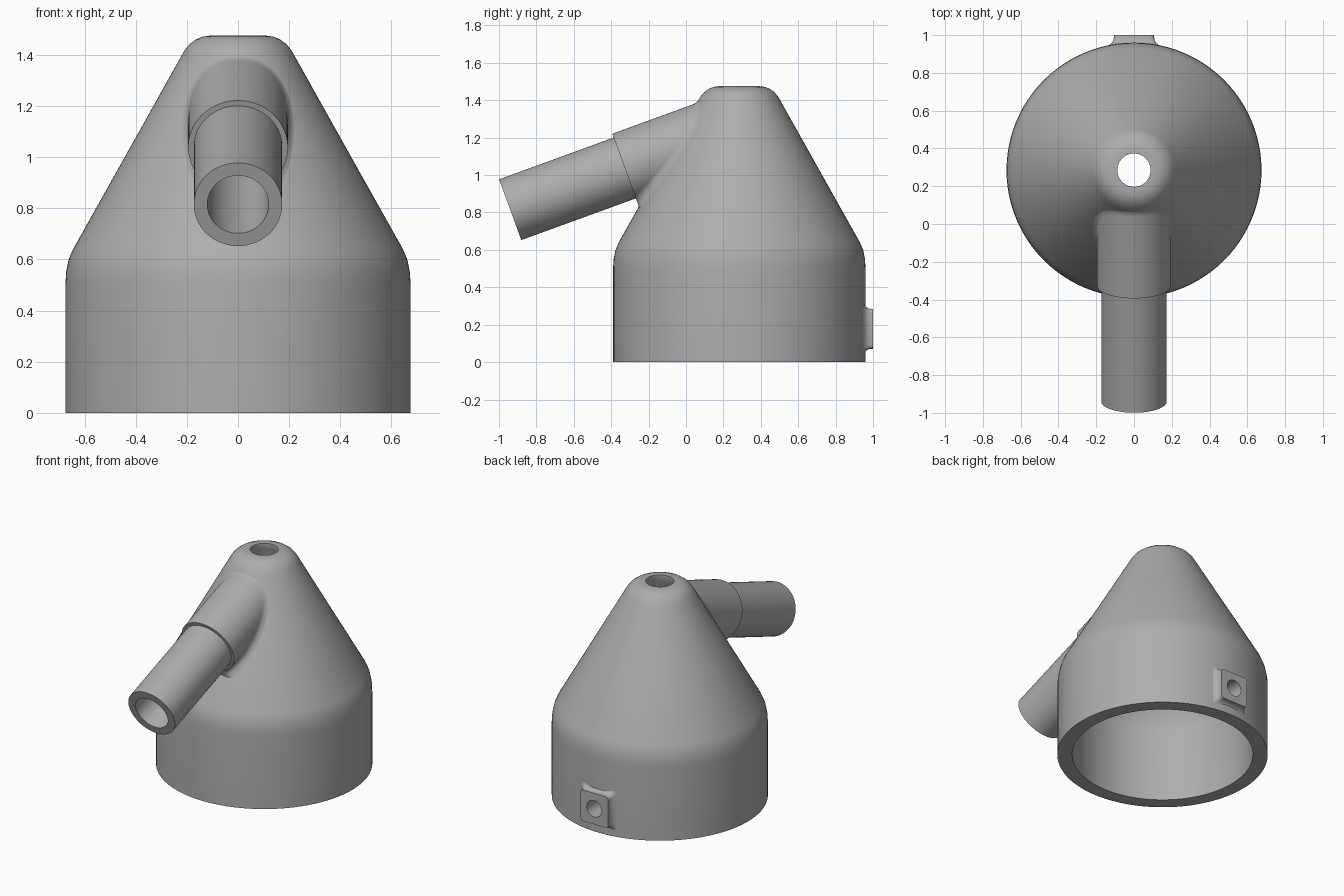
import bpy, bmesh, math
from mathutils import Vector

if "Cube" in bpy.data.objects:
    bpy.data.objects.remove(bpy.data.objects["Cube"])

grey = bpy.data.materials.new("plain_grey")
grey.use_nodes = True
COLOR = (0.42, 0.42, 0.42, 1)
grey.diffuse_color = COLOR
grey.node_tree.nodes["Principled BSDF"].inputs["Base Color"].default_value = COLOR

AXIS_Y = 0.285                                   # body axis
BODY_R = 0.675
SLOPE = 0.561
TILT = math.radians(20)                          # spout tilt
D = Vector((0, math.cos(TILT), math.sin(TILT)))  # spout direction, inward
U = Vector((0, -math.sin(TILT), math.cos(TILT)))
X = Vector((1, 0, 0))
MOUTH = Vector((0, -0.94, 0.815))                # centre of the spout mouth


def loft(name, rings):
    """Solid skinned over equal-length rings and capped at both ends."""
    bm = bmesh.new()
    rows = [[bm.verts.new(p) for p in ring] for ring in rings]
    n = len(rows[0])
    for a, b in zip(rows, rows[1:]):
        for i in range(n):
            j = (i + 1) % n
            bm.faces.new((a[i], a[j], b[j], b[i]))
    bm.faces.new(rows[0])
    bm.faces.new(rows[-1])
    bmesh.ops.remove_doubles(bm, verts=bm.verts, dist=1e-5)
    bmesh.ops.recalc_face_normals(bm, faces=bm.faces)
    mesh = bpy.data.meshes.new(name)
    bm.to_mesh(mesh)
    bm.free()
    mesh.materials.append(grey)
    obj = bpy.data.objects.new(name, mesh)
    bpy.context.collection.objects.link(obj)
    return obj


def circle(center, u, v, r, n):
    return [center + r * (math.cos(a) * u + math.sin(a) * v)
            for a in (2 * math.pi * i / n for i in range(n))]


def turned(name, profile, n=96):
    """Solid turned about the body axis from (radius, height) pairs."""
    return loft(name, [circle(Vector((0, AXIS_Y, z)), X, Vector((0, 1, 0)), r, n)
                       for r, z in profile])


def rod(name, r, t0, t1, n=64):
    """Cylinder along the spout axis."""
    return loft(name, [circle(MOUTH + D * t, X, U, r, n) for t in (t0, t1)])


def cavity(grow):
    profile = [(0.58, -0.1), (0.58, 0.53), (0.57, 0.57), (0.54, 0.635),
               (0.088, 1.44), (0.088, 1.6)]
    return turned("cavity_cutter", [(r + grow, z) for r, z in profile])


def cut(obj, cutter):
    """Subtract the cutter and discard it."""
    cutter.hide_render = True
    mod = obj.modifiers.new("cut", "BOOLEAN")
    mod.operation = "DIFFERENCE"
    mod.solver = "EXACT"
    mod.object = cutter
    bpy.context.view_layer.objects.active = obj
    bpy.ops.object.modifier_apply(modifier=mod.name)
    bpy.data.objects.remove(cutter)


def cone_r(z):
    return 0.645 - SLOPE * (z - 0.64)


def on_cone(p, sink=0.0):
    """Move a point radially onto the cone."""
    out = Vector((p.x, p.y - AXIS_Y, 0)).normalized()
    return Vector((0, AXIS_Y, p.z)) + out * (cone_r(p.z) - sink)


# Hollow body: cylinder, rounded shoulder, cone, rounded top
body = turned("body", [(BODY_R, 0), (BODY_R, 0.5), (0.672, 0.55), (0.662, 0.6),
                       (0.645, 0.64), (0.43, cone_r(0) and 1.023), (0.219, 1.4),
                       (0.207, 1.42), (0.188, 1.443), (0.163, 1.461),
                       (0.138, 1.471), (0.11, 1.475)])
cut(body, cavity(0))
cut(body, rod("bore_cutter", 0.13, 0.2, 1.2))

# Spout sleeve: straight collar that flares into the cone with a fillet
N, STEPS, SLEEVE_R, FACE, FILLET = 96, 8, 0.195, 0.652, 0.068
meet = []
for start in circle(MOUTH, X, U, SLEEVE_R, N):
    lo, hi = 0.3, 1.2
    for _ in range(40):
        mid = (lo + hi) / 2
        p = start + D * mid
        if math.hypot(p.x, p.y - AXIS_Y) > cone_r(p.z):
            lo = mid
        else:
            hi = mid
    meet.append(start + D * lo)

columns = []
for i, p in enumerate(meet):
    along = meet[(i + 1) % N] - meet[i - 1]
    normal = Vector((p.x, p.y - AXIS_Y, 0)).normalized() + Vector((0, 0, SLOPE))
    away = along.cross(normal).normalized()
    t = (p - MOUTH).dot(D)
    if away.dot(p - MOUTH - D * t) < 0:
        away = -away
    reach = min(0.2, FILLET / math.tan((-D).angle(away) / 2))
    a, b = p - D * reach, on_cone(p + away * reach, 0.003)
    column = [p + D * (FACE - t)]
    for k in range(STEPS + 1):
        s = k / STEPS
        q = a * (1 - s) ** 2 + p * 2 * s * (1 - s) + b * s * s
        column.append(q + D * max(0, FACE - (q - MOUTH).dot(D)))
    columns.append(column)
rings = [list(r) for r in zip(*columns)]
rings.append(circle(MOUTH + D * 1.2, X, U, 0.17, N))
sleeve = loft("spout_sleeve", rings)
cut(sleeve, cavity(0.012))
cut(sleeve, rod("sleeve_bore_cutter", 0.13, 0.2, 1.4))

# Spout pipe
pipe = rod("spout_pipe", 0.173, 0, 1.15)
cut(pipe, cavity(0.012))
cut(pipe, rod("pipe_bore_cutter", 0.12, -0.2, 1.4))


# Square boss on the back, with a flared foot and a round hole
BOSS_Z = 0.178


def boss_ring(half, lift, corner=0.022):
    ring = []
    for k in range(20):
        a = math.radians(90 * (k // 5) + 22.5 * (k % 5))
        mid = math.radians(90 * (k // 5) + 45)
        sx, sz = math.copysign(1, math.cos(mid)), math.copysign(1, math.sin(mid))
        x = sx * (half - corner) + corner * math.cos(a)
        z = sz * (half - corner) + corner * math.sin(a)
        skin = AXIS_Y + math.sqrt(BODY_R ** 2 - x * x)
        ring.append(Vector((x, skin + (1 - skin) * lift, BOSS_Z + z)))
    return ring


boss = loft("back_boss", [boss_ring(h, l) for h, l in (
    (0.107, 1), (0.107, 0.7), (0.11, 0.42), (0.117, 0.2), (0.127, 0.06),
    (0.14, -0.06), (0.11, -1))])


def boss_hole():
    return loft("boss_hole_cutter", [circle(Vector((0, y, BOSS_Z)), X, Vector((0, 0, 1)), 0.057, 40)
                                     for y in (0.75, 1.1)])


for part in (body, boss):
    cut(part, boss_hole())

# Smooth shading with crisp rims
for part in (body, sleeve, pipe, boss):
    bpy.ops.object.select_all(action="DESELECT")
    part.select_set(True)
    bpy.context.view_layer.objects.active = part
    bpy.ops.object.shade_smooth_by_angle(angle=math.radians(32))
